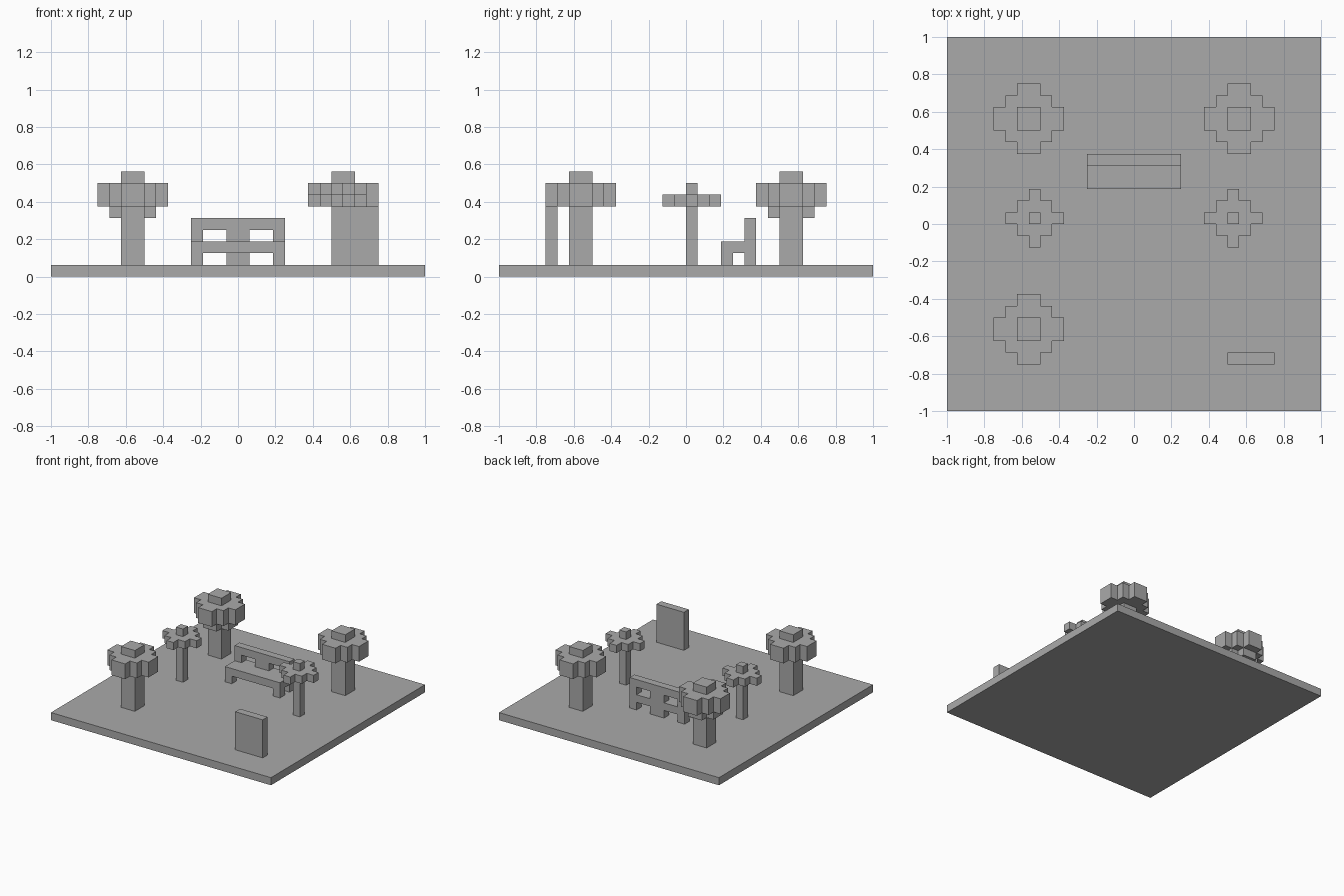
import bpy
import bmesh

U = 1 / 16  # one block of the building grid

cube = bpy.data.objects.get("Cube")
if cube:
    bpy.data.objects.remove(cube, do_unlink=True)

grey = bpy.data.materials.new("plain grey")
grey.use_nodes = True
colour = (0.4, 0.4, 0.4, 1)
grey.diffuse_color = colour
grey.node_tree.nodes["Principled BSDF"].inputs["Base Color"].default_value = colour


def prism(name, outline, z0, z1, centre=(0, 0)):
    """Extrude a flat outline, given in blocks, from z0 up to z1."""
    bm = bmesh.new()
    verts = [bm.verts.new(((x + centre[0]) * U, (y + centre[1]) * U, z0 * U))
             for x, y in outline]
    face = bm.faces.new(verts)
    top = bmesh.ops.extrude_face_region(bm, geom=[face])["geom"]
    bmesh.ops.translate(bm, vec=(0, 0, (z1 - z0) * U),
                        verts=[v for v in top if isinstance(v, bmesh.types.BMVert)])
    bmesh.ops.recalc_face_normals(bm, faces=bm.faces)
    mesh = bpy.data.meshes.new(name)
    bm.to_mesh(mesh)
    bm.free()
    mesh.materials.append(grey)
    obj = bpy.data.objects.new(name, mesh)
    bpy.context.collection.objects.link(obj)
    return obj


def box(name, x0, x1, y0, y1, z0, z1):
    return prism(name, [(x0, y0), (x1, y0), (x1, y1), (x0, y1)], z0, z1)


def four_way(quarter):
    """Repeat a quarter outline around the centre."""
    loop = []
    for _ in range(4):
        loop += quarter
        quarter = [(-y, x) for x, y in quarter]
    return loop


def stepped(r, half):
    """Round stepped outline with arms of the given half width."""
    return four_way([(r, half), (r - 1, half), (r - 1, r - 1),
                     (half, r - 1), (half, r)])


def tree(name, x, y, r, half, leaf_top):
    square = four_way([(half, half)])
    prism(name + "_trunk", square, 1, 6, (x, y))
    prism(name + "_crown", stepped(r, half), 6, leaf_top, (x, y))
    prism(name + "_crown_tip", square, leaf_top, leaf_top + 1, (x, y))


# Ground slab
box("ground", -16, 16, -16, 16, 0, 1)

# Large trees
tree("back_right_tree", -9, 9, 3, 1, 8)
tree("back_left_tree", 9, 9, 3, 1, 8)
tree("front_right_tree", -9, -9, 3, 1, 8)

# Extra lower foliage under one crown
prism("lower_foliage", four_way([(2, 1), (1, 1), (1, 2)]), 5, 6, (-9, 9))

# Small trees
tree("small_right_tree", -8.5, 0.5, 2.5, 0.5, 7)
tree("small_left_tree", 8.5, 0.5, 2.5, 0.5, 7)

# Bench
box("bench_seat", -4, 4, 3, 6, 2, 3)
box("bench_back_rail", -4, 4, 5, 6, 4, 5)
for part, x0, x1 in (("right", -4, -3), ("middle", -1, 1), ("left", 3, 4)):
    box("bench_back_leg_" + part, x0, x1, 5, 6, 1, 2)
    box("bench_back_post_" + part, x0, x1, 5, 6, 3, 4)
    if part != "middle":
        box("bench_front_leg_" + part, x0, x1, 3, 4, 1, 2)

# Upright panel near the front corner
box("upright_panel", 8, 12, -12, -11, 1, 6)
